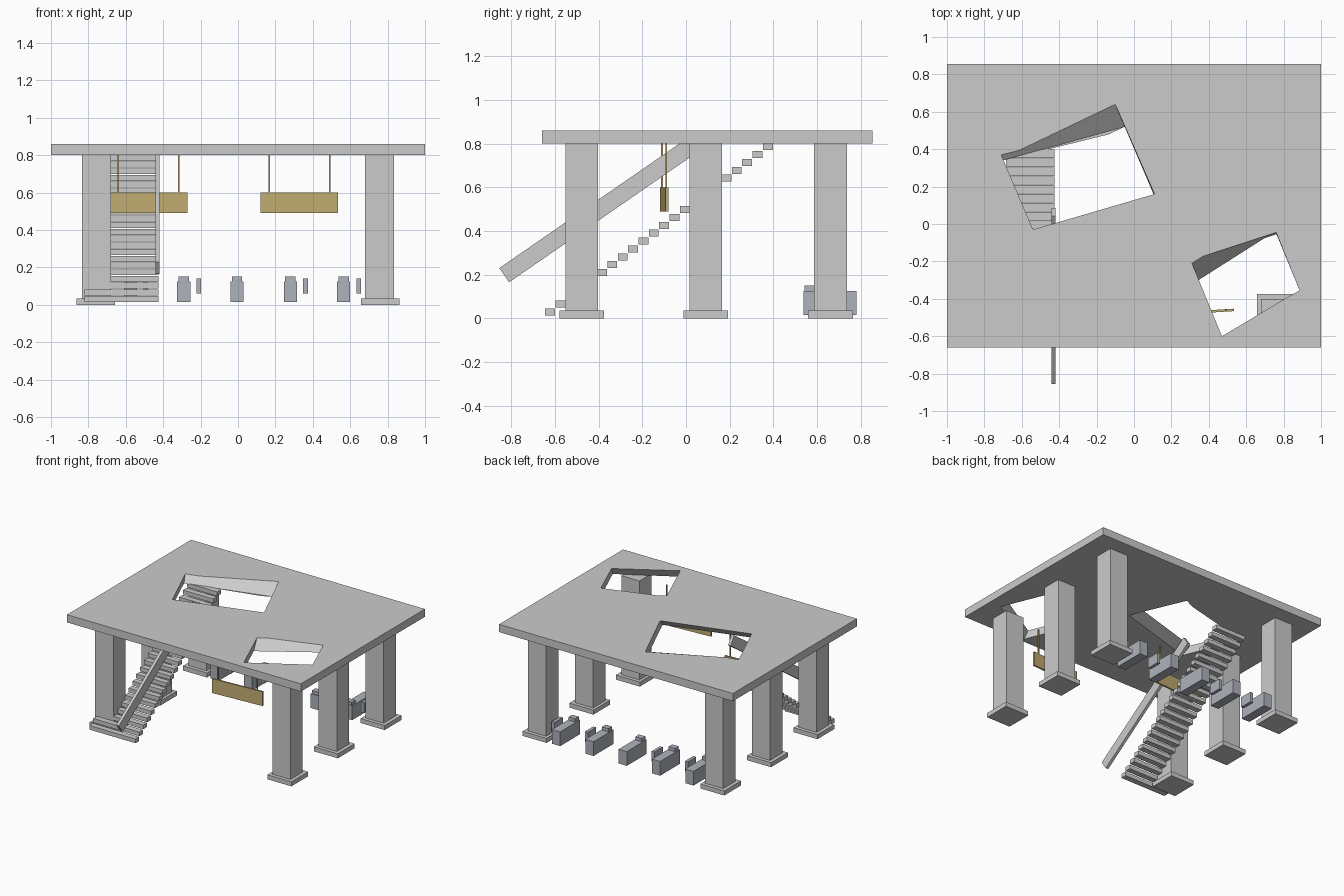
import bpy, bmesh
from math import radians, atan2, cos, sin
from mathutils import Vector

if "Cube" in bpy.data.objects:
    bpy.data.objects.remove(bpy.data.objects["Cube"])


def material(name, col):
    m = bpy.data.materials.new(name)
    m.diffuse_color = (*col, 1)
    m.use_nodes = True
    m.node_tree.nodes["Principled BSDF"].inputs["Base Color"].default_value = m.diffuse_color
    return m


gold = material("gold", (0.55, 0.43, 0.17))
steel = material("blue_grey", (0.42, 0.45, 0.5))


def mesh_object(name, bm, mat=None):
    bmesh.ops.recalc_face_normals(bm, faces=bm.faces)
    me = bpy.data.meshes.new(name)
    bm.to_mesh(me)
    bm.free()
    ob = bpy.data.objects.new(name, me)
    bpy.context.collection.objects.link(ob)
    if mat:
        me.materials.append(mat)
    return ob


def box(name, x, y, z, mat=None, rot=(0, 0, 0)):
    """Box given by its (min, max) ranges, turned about its own centre."""
    bm = bmesh.new()
    bmesh.ops.create_cube(bm, size=1)
    bmesh.ops.scale(bm, verts=bm.verts, vec=(x[1] - x[0], y[1] - y[0], z[1] - z[0]))
    ob = mesh_object(name, bm, mat)
    ob.location = (sum(x) / 2, sum(y) / 2, sum(z) / 2)
    ob.rotation_euler = rot
    return ob


def mid(c, w):
    return (c - w / 2, c + w / 2)


# Roof slab with two slanted openings
Z0, Z1 = 0.80, 0.86
roof = box("roof_slab", (-1, 1), (-0.66, 0.855), (Z0, Z1))


def cut_opening(top, bottom):
    bm = bmesh.new()
    up, low = [], []
    for t, b in zip(top, bottom):
        t, b = Vector((*t, Z1)), Vector((*b, Z0))
        up.append(bm.verts.new(t + (t - b) * 0.2))
        low.append(bm.verts.new(b - (t - b) * 0.2))
    bm.faces.new(up)
    bm.faces.new(low[::-1])
    for i in range(4):
        j = (i + 1) % 4
        bm.faces.new((up[i], low[i], low[j], up[j]))
    cutter = mesh_object("opening_cutter", bm)
    cutter.hide_render = True
    mod = roof.modifiers.new("opening", 'BOOLEAN')
    mod.operation = 'DIFFERENCE'
    mod.solver = 'EXACT'
    mod.object = cutter
    bpy.context.view_layer.objects.active = roof
    bpy.ops.object.modifier_apply(modifier=mod.name)
    bpy.data.objects.remove(cutter)


cut_opening([(-0.71, 0.37), (-0.10, 0.64), (0.11, 0.16), (-0.54, -0.03)],
            [(-0.70, 0.34), (-0.05, 0.52), (0.13, 0.10), (-0.52, -0.09)])
cut_opening([(0.31, -0.21), (0.76, -0.045), (0.885, -0.355), (0.47, -0.60)],
            [(0.345, -0.30), (0.762, -0.055), (0.90, -0.39), (0.48, -0.63)])

# Six columns on square footings
for side in (-1, 1):
    for y in (-0.477, 0.09, 0.662):
        box("column", mid(side * 0.757, 0.155), mid(y, 0.15), (0.03, 0.80))
        box("column_footing", mid(side * 0.76, 0.205), mid(y, 0.205), (0, 0.035))

# Staircase of separate treads, the lowest two are wider
for i in range(22):
    y, z = -0.645 + 0.0475 * i, 0.014 + 0.036 * i
    box("stair_tread", (-0.82 if i < 2 else -0.685, -0.425), (y, y + 0.045), (z, z + 0.032))

# Solid sloping handrail panel
slope = atan2(0.57, 0.825)
length, height = 1.09, 0.079
cy = -0.8325 + cos(slope) * length / 2
cz = 0.1975 + sin(slope) * length / 2
box("handrail", (-0.442, -0.42), mid(cy, length), mid(cz, height), rot=(slope, 0, 0))

# Hanging signs with two rods each
for cx, y in ((-0.478, -0.10), (0.328, -0.472)):
    box("hanging_sign", mid(cx, 0.415), mid(y, 0.013), (0.49, 0.60), gold,
        (0, 0, radians(3.5)))
    for dx in (-0.162, 0.162):
        box("sign_rod", mid(cx + dx, 0.008), mid(y + dx * 0.06, 0.008), (0.545, 0.80), gold)

# Row of gate barriers, the middle one has no flap
for i in range(5):
    x = -0.575 + 0.285 * i
    box("gate_body", mid(x, 0.07), (0.537, 0.78), (0.015, 0.125), steel)
    box("gate_reader", mid(x, 0.055), (0.542, 0.587), (0.12, 0.15), steel)
    if i != 2:
        box("gate_flap", mid(x + 0.081, 0.025), (0.60, 0.70), (0.06, 0.14), steel)
